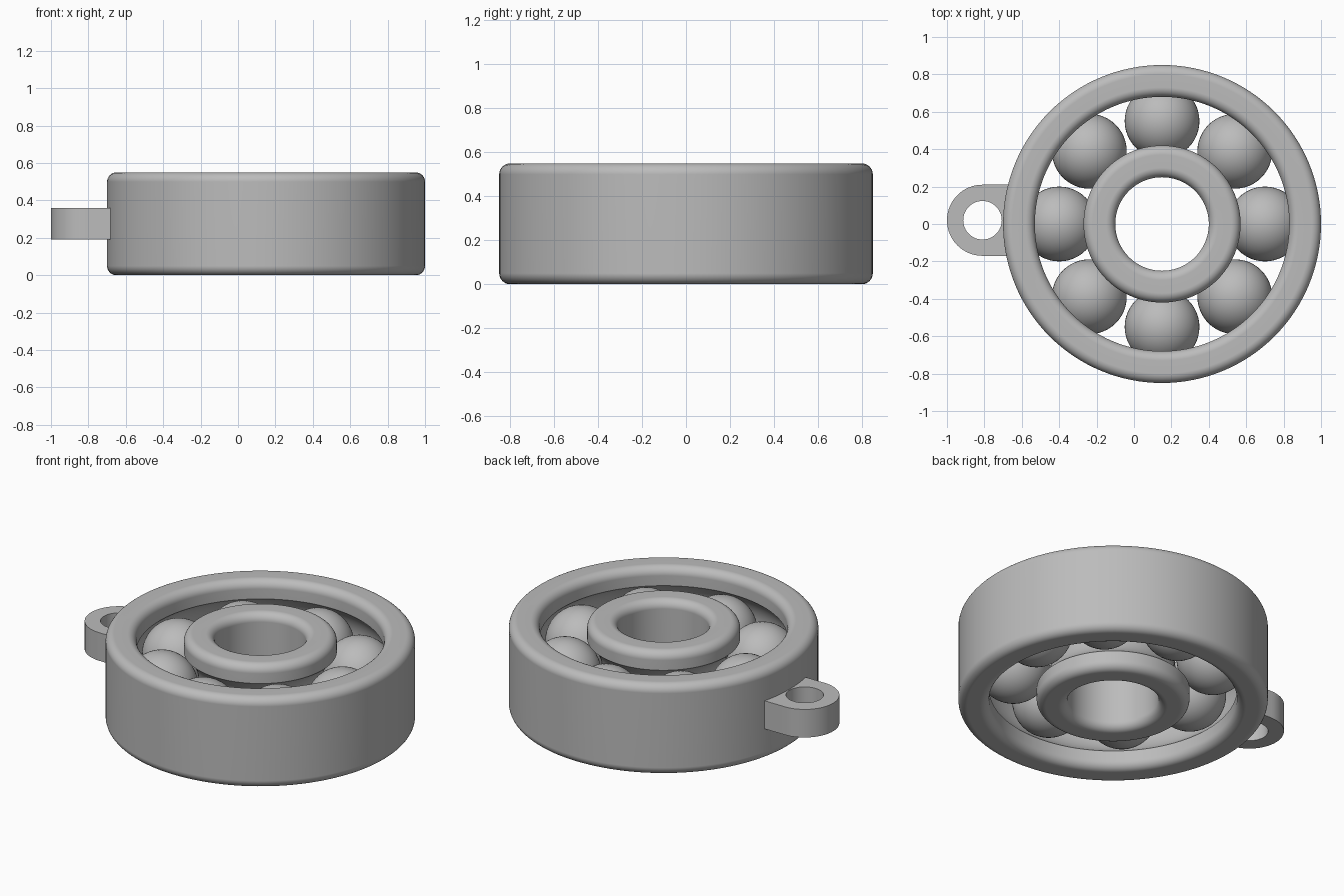
import bpy, bmesh
from math import sin, cos, pi, acos, asin, sqrt
from mathutils import Vector

cube = bpy.data.objects.get("Cube")
if cube:
    bpy.data.objects.remove(cube, do_unlink=True)

CX = 0.15                  # bearing axis
H = 0.55                   # ring height
MID = H / 2
PITCH, BALL, GROOVE = 0.55, 0.20, 0.21
FILLET = 0.05

steel = bpy.data.materials.new("grey_steel")
steel.use_nodes = True
grey = (0.5, 0.5, 0.5, 1)
steel.diffuse_color = grey
steel.node_tree.nodes["Principled BSDF"].inputs["Base Color"].default_value = grey


def finish(obj):
    obj.data.materials.append(steel)
    bpy.ops.object.select_all(action="DESELECT")
    obj.select_set(True)
    bpy.context.view_layer.objects.active = obj
    bpy.ops.object.shade_smooth_by_angle(angle=pi / 6)


def add_mesh(name, bm):
    bmesh.ops.recalc_face_normals(bm, faces=bm.faces)
    mesh = bpy.data.meshes.new(name)
    bm.to_mesh(mesh)
    bm.free()
    obj = bpy.data.objects.new(name, mesh)
    bpy.context.collection.objects.link(obj)
    finish(obj)
    return obj


def arc(cx, cz, r, start, end, steps):
    return [(cx + r * cos(start + (end - start) * i / steps),
             cz + r * sin(start + (end - start) * i / steps)) for i in range(steps + 1)]


def race(name, plain_r, groove_r, segments=128):
    """Filleted ring with a ball groove on the groove_r side."""
    side = 1 if groove_r > plain_r else -1
    f = FILLET
    # profile is built with the groove facing +u, then mirrored if needed
    w = abs(groove_r - plain_r)
    gap = abs(PITCH - groove_r)
    a = acos(gap / GROOVE)
    prof = arc(w - f, f, f, -pi / 2, 0, 8)
    prof += arc(w + gap, MID, GROOVE, pi + a, pi - a, 20)
    prof += arc(w - f, H - f, f, 0, pi / 2, 8)
    prof += arc(f, H - f, f, pi / 2, pi, 8)
    prof += arc(f, f, f, pi, 1.5 * pi, 8)
    bm = bmesh.new()
    verts = [bm.verts.new((plain_r + side * u, 0, z)) for u, z in prof]
    edges = [bm.edges.new((v, verts[i - 1])) for i, v in enumerate(verts)]
    bmesh.ops.spin(bm, geom=verts + edges, cent=(0, 0, 0), axis=(0, 0, 1),
                   angle=2 * pi, steps=segments, use_merge=True)
    bmesh.ops.remove_doubles(bm, verts=bm.verts, dist=0.0001)
    obj = add_mesh(name, bm)
    obj.location.x = CX
    mod = obj.modifiers.new("even_shading", "WEIGHTED_NORMAL")
    mod.keep_sharp = True


# Inner and outer races
race("outer_race", 0.85, 0.68)
race("inner_race", 0.25, 0.42)

# Balls
for i in range(8):
    bm = bmesh.new()
    bmesh.ops.create_uvsphere(bm, u_segments=48, v_segments=24, radius=BALL)
    ball = add_mesh(f"ball_{i + 1}", bm)
    t = i * pi / 4
    ball.location = (CX + PITCH * cos(t), PITCH * sin(t), MID)

# Keyring tab: rounded outline with a round hole
TAB_R, HOLE_R, REACH = 0.19, 0.103, 0.16
outline = arc(0, 0, TAB_R, pi / 2, 1.5 * pi, 32) + [(REACH, -TAB_R), (REACH, TAB_R)]
hole = arc(0, 0, HOLE_R, 0, 2 * pi, 48)[:-1]
curve = bpy.data.curves.new("tab_outline", "CURVE")
curve.dimensions = "2D"
curve.fill_mode = "BOTH"
curve.extrude = 0.085
for pts in (outline, hole):
    spline = curve.splines.new("POLY")
    spline.points.add(len(pts) - 1)
    for p, (x, y) in zip(spline.points, pts):
        p.co = (x, y, 0, 1)
    spline.use_cyclic_u = True
shape = bpy.data.objects.new("tab_outline", curve)
bpy.context.collection.objects.link(shape)
bm = bmesh.new()
bm.from_mesh(shape.to_mesh())
shape.to_mesh_clear()
bpy.data.objects.remove(shape, do_unlink=True)
bmesh.ops.remove_doubles(bm, verts=bm.verts, dist=0.0001)
tab = add_mesh("keyring_tab", bm)
tab.location = (-0.81, 0.02, MID)
